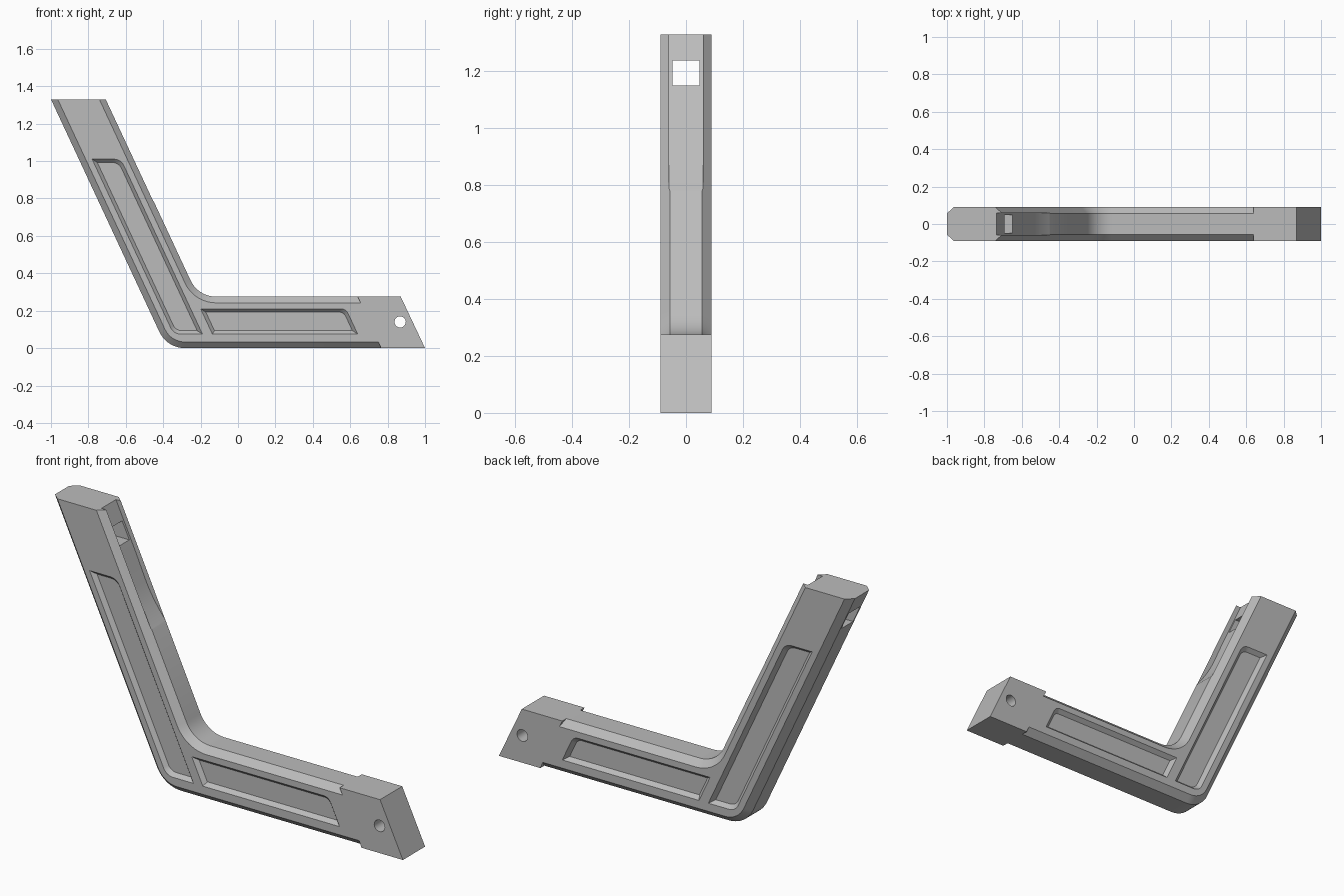
import bpy, bmesh, math
from mathutils import Vector

if "Cube" in bpy.data.objects:
    bpy.data.objects.remove(bpy.data.objects["Cube"], do_unlink=True)

HALF = 0.09       # half the thickness
CHAMFER = 0.033
TILT = math.tan(math.radians(25))

grey = bpy.data.materials.new("plain grey")
grey.use_nodes = True
grey.diffuse_color = (0.5, 0.5, 0.5, 1)
grey.node_tree.nodes["Principled BSDF"].inputs["Base Color"].default_value = (0.5, 0.5, 0.5, 1)


def cross(a, b):
    return a.x * b.y - a.y * b.x


def inset(corners, dists):
    """Move each edge of a counter-clockwise outline inward by its own distance."""
    n = len(corners)
    pts = [Vector(c[:2]) for c in corners]
    dirs = [(pts[(i + 1) % n] - pts[i]).normalized() for i in range(n)]
    out = []
    for i, (x, z, r) in enumerate(corners):
        d0, d1 = dirs[i - 1], dirs[i]
        p0 = pts[i] + Vector((-d0.y, d0.x)) * dists[i - 1]
        p1 = pts[i] + Vector((-d1.y, d1.x)) * dists[i]
        turn = cross(d0, d1)
        p = p0 + d0 * (cross(p1 - p0, d1) / turn)
        if r:
            r -= math.copysign(dists[i], turn)
        out.append((p.x, p.y, r))
    return out


def rounded(corners, steps=10):
    """Replace every corner that has a radius by an arc."""
    n, out = len(corners), []
    for i, (x, z, r) in enumerate(corners):
        p = Vector((x, z))
        if not r:
            out.append(p)
            continue
        a = (Vector(corners[i - 1][:2]) - p).normalized()
        b = (Vector(corners[(i + 1) % n][:2]) - p).normalized()
        half = a.angle(b) / 2
        centre = p + (a + b).normalized() * (r / math.sin(half))
        start = p + a * (r / math.tan(half)) - centre
        end = p + b * (r / math.tan(half)) - centre
        sweep = math.atan2(cross(start, end), start.dot(end))
        for k in range(steps + 1):
            t = sweep * k / steps
            c, s = math.cos(t), math.sin(t)
            out.append(centre + Vector((start.x * c - start.y * s, start.x * s + start.y * c)))
    return out


def loft(name, rings):
    """Skin a closed solid through outlines placed along y."""
    bm = bmesh.new()
    loops = [[bm.verts.new((p[0], y, p[1])) for p in pts] for y, pts in rings]
    n = len(loops[0])
    for a, b in zip(loops, loops[1:]):
        for i in range(n):
            bm.faces.new((a[i], a[(i + 1) % n], b[(i + 1) % n], b[i]))
    bm.faces.new(loops[0])
    bm.faces.new(loops[-1])
    bmesh.ops.recalc_face_normals(bm, faces=bm.faces[:])
    mesh = bpy.data.meshes.new(name)
    bm.to_mesh(mesh)
    bm.free()
    mesh.materials.append(grey)
    obj = bpy.data.objects.new(name, mesh)
    bpy.context.collection.objects.link(obj)
    return obj


def prism(name, pts, half):
    return loft(name, [(-half, pts), (half, pts)])


def combine(obj, tool, operation):
    mod = obj.modifiers.new("cut", 'BOOLEAN')
    mod.operation, mod.solver, mod.object = operation, 'EXACT', tool
    bpy.context.view_layer.objects.active = obj
    bpy.ops.object.modifier_apply(modifier=mod.name)
    bpy.data.objects.remove(tool, do_unlink=True)


# Bent arm with chamfered long edges
outline = [(-0.38, 0, 0.15), (0.79, 0, 0), (0.66, 0.275, 0),
           (-0.213, 0.275, 0.15), (-0.705, 1.33, 0), (-1, 1.33, 0)]
c = CHAMFER
full = rounded(outline)
narrow = rounded(inset(outline, [c, 0, c, c, 0, c]))
bracket = loft("angled_bracket", [(-HALF, narrow), (c - HALF, full),
                                  (HALF - c, full), (HALF, narrow)])

# Square-edged foot end
foot = prism("foot_end", [(0.765, 0), (1, 0), (0.87, 0.275), (0.64, 0.275),
                          (0.655, 0.245), (0.75, 0.035)], HALF)
combine(bracket, foot, 'UNION')

# Shallow pockets with sloping walls on both sides
DEPTH, SLOPE = 0.02, 0.018
top, low = 1.01, 0.075
upper = [(-0.344, low, 0.07), (-0.19, low, 0),
         (-0.19 - (top - low) * TILT, top, 0.07), (-0.344 - (top - low) * TILT, top, 0)]
lower = [(-0.137, low, 0), (0.64, low, 0), (0.577, 0.21, 0.055), (-0.2, 0.21, 0)]
for pocket in (upper, lower):
    for side in (-1, 1):
        mouth = rounded(inset(pocket, [-SLOPE / 2] * 4))
        floor = rounded(inset(pocket, [SLOPE] * 4))
        tool = loft("pocket_cutter", [(side * (HALF + DEPTH / 2), mouth),
                                      (side * (HALF - DEPTH), floor)])
        combine(bracket, tool, 'DIFFERENCE')

# Channel down the inner face, with a curved run-out
channel = [(-0.744, 1.35), (-0.62, 1.085), (-0.565, 0.96), (-0.545, 0.92),
           (-0.52, 0.877), (-0.49, 0.833), (-0.455, 0.788), (-0.43, 0.76),
           (-0.3, 0.76), (-0.3, 1.35)]
combine(bracket, prism("channel_cutter", channel, 0.059), 'DIFFERENCE')

# Square window through the upper arm
window = [(-1.1, 1.15), (-0.4, 1.15), (-0.4, 1.237), (-1.1, 1.237)]
combine(bracket, prism("window_cutter", window, 0.047), 'DIFFERENCE')

# Round pin hole through the foot
pin = [(0.867 + 0.03 * math.cos(k * math.tau / 24), 0.14 + 0.03 * math.sin(k * math.tau / 24))
       for k in range(24)]
combine(bracket, prism("pin_cutter", pin, 0.2), 'DIFFERENCE')

# Smooth the arcs, keep the edges crisp
bpy.ops.object.select_all(action='DESELECT')
bracket.select_set(True)
bpy.context.view_layer.objects.active = bracket
bpy.ops.object.shade_smooth_by_angle(angle=math.radians(20))
